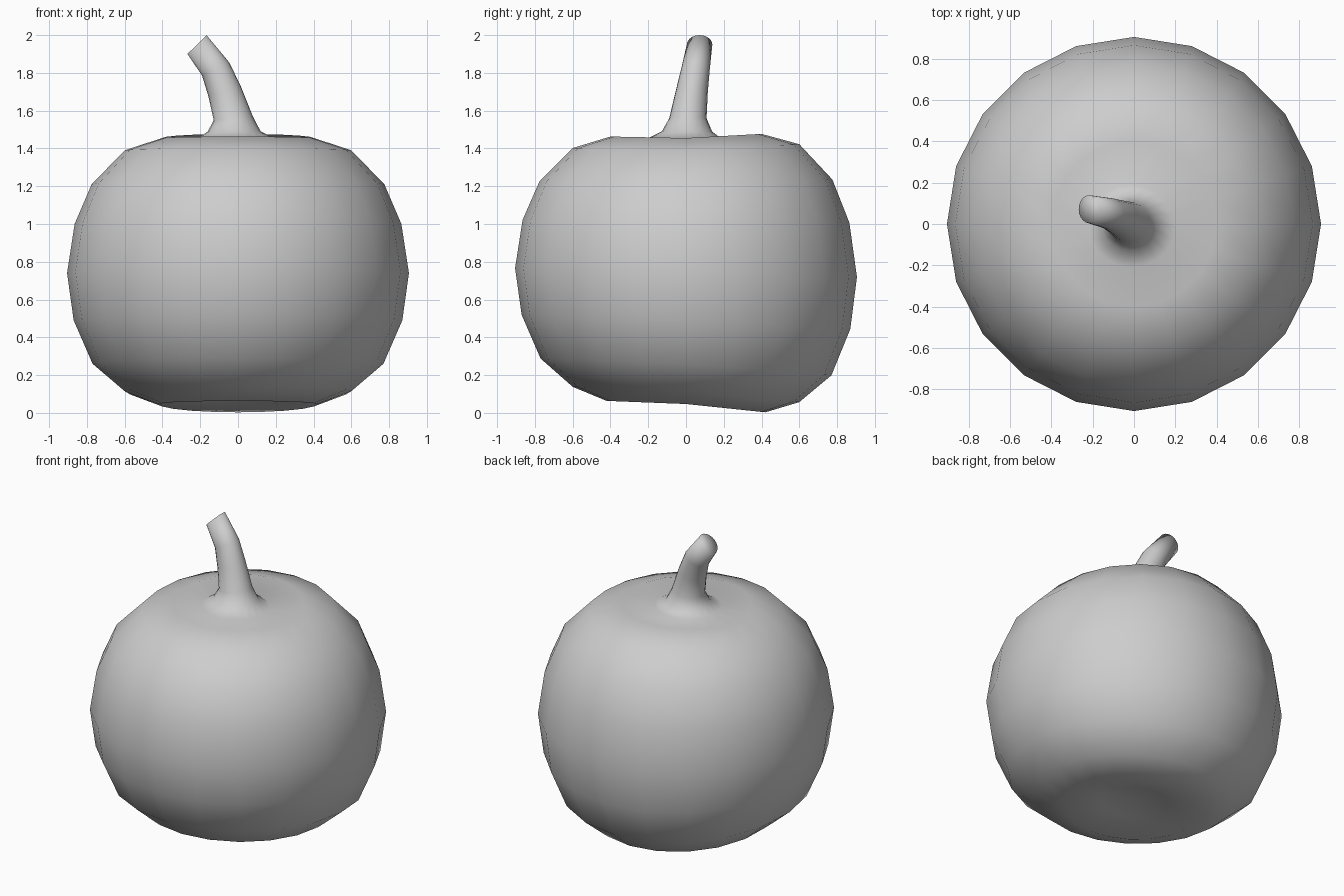
import bpy, bmesh
from math import cos, sin, tau
from mathutils import Vector, Matrix

cube = bpy.data.objects.get("Cube")
if cube:
    bpy.data.objects.remove(cube, do_unlink=True)

# One plain grey for everything
grey = bpy.data.materials.new("plain grey")
grey.use_nodes = True
color = (0.61, 0.61, 0.61, 1)
grey.diffuse_color = color
grey.node_tree.nodes["Principled BSDF"].inputs["Base Color"].default_value = color

SIDES = 20
ANGLES = [tau * i / SIDES for i in range(SIDES)]


def body_ring(r, z):
    """Level ring whose back half sags low down and rises near the top."""
    t = min(1, z / 1.4)
    pts = []
    for a in ANGLES:
        y = r * sin(a)
        lean = -.11 + .165 * t if y > 0 else -.04 + .02 * t
        pts.append((r * cos(a), y, z + lean * y))
    return pts


def stem_ring(centre, r, bend):
    """Ring tipped towards the right by the bend angle."""
    turn = Matrix.Rotation(-bend, 3, 'Y')
    return [Vector(centre) + turn @ Vector((r * cos(a), r * .95 * sin(a), 0)) for a in ANGLES]


def loft(name, rings, start, end):
    """Skin a stack of point rings, closing the ends on a centre point."""
    bm = bmesh.new()
    loops = [[bm.verts.new(p) for p in ring] for ring in rings]
    for a, b in zip(loops, loops[1:]):
        for i in range(SIDES):
            j = (i + 1) % SIDES
            bm.faces.new((a[i], a[j], b[j], b[i]))
    for tip, loop in ((start, loops[0]), (end, loops[-1])):
        v = bm.verts.new(tip)
        for i in range(SIDES):
            bm.faces.new((v, loop[i], loop[(i + 1) % SIDES]))
    bmesh.ops.recalc_face_normals(bm, faces=bm.faces)
    mesh = bpy.data.meshes.new(name)
    bm.to_mesh(mesh)
    bm.free()
    mesh.materials.append(grey)
    mesh.shade_smooth()
    obj = bpy.data.objects.new(name, mesh)
    bpy.context.collection.objects.link(obj)


# Body: rounded profile with a dimpled underside
profile = [(.2, .085), (.42, .047), (.6, .115), (.77, .26), (.87, .49), (.905, .74),
           (.865, 1.0), (.775, 1.21), (.6, 1.39), (.4, 1.455)]

# Stem: flared foot growing out of the top, bending right, cut off at a slant
stem = [((-.01, -.01, 1.45), .21, 0), ((-.02, .005, 1.49), .14, 0),
        ((-.025, .01, 1.56), .104, .1), ((-.07, .03, 1.7), .09, .3),
        ((-.118, .05, 1.82), .08, .45), ((-.217, .072, 1.95), .071, .78)]

loft("pumpkin_with_stem",
     [body_ring(*p) for p in profile] + [stem_ring(*s) for s in stem],
     (0, 0, .11), (-.217, .072, 1.95))
